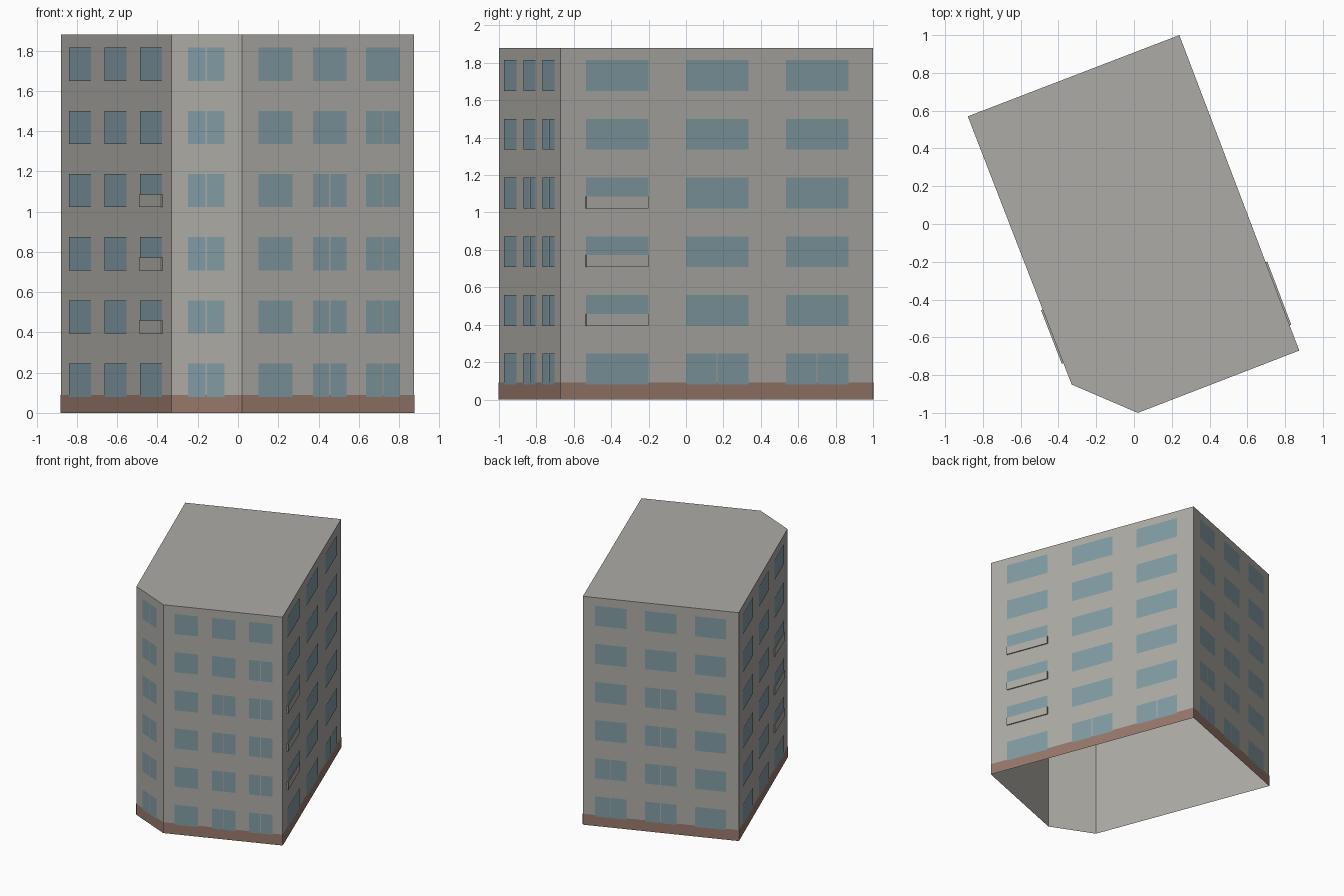
import bpy
import bmesh
from mathutils import Vector

cube = bpy.data.objects.get("Cube")
if cube:
    bpy.data.objects.remove(cube, do_unlink=True)

HEIGHT = 1.88
FLOOR_STEP = 0.314
SILL, HEAD = 0.08, 0.245
BASE_TOP = 0.09
MULLION = 0.007


def material(name, rgb):
    mat = bpy.data.materials.new(name)
    mat.use_nodes = True
    mat.diffuse_color = (*rgb, 1)
    mat.node_tree.nodes["Principled BSDF"].inputs["Base Color"].default_value = (*rgb, 1)
    return mat


concrete = material("concrete grey", (0.42, 0.41, 0.38))
glass = material("window blue", (0.22, 0.33, 0.37))
brick = material("base brown", (0.31, 0.19, 0.145))

# Footprint, counter-clockwise from the front corner
corners = [Vector(p) for p in
           ((0.02, -1), (0.875, -0.67), (0.24, 1), (-0.88, 0.57), (-0.33, -0.85))]
names = ("front", "left", "back", "right", "chamfer")
three = ((0.08, 0.28), (0.4, 0.6), (0.72, 0.92))
front_three = ((0.094, 0.292), (0.41, 0.605), (0.72, 0.915))
columns = {"front": front_three, "left": three, "back": three,
           "right": three, "chamfer": ((0.235, 0.757),)}
# Number of lower floors with split windows, per column
split = {"front": (0, 4, 5), "left": (0, 1, 1), "back": (2, 4, 0),
         "right": (0, 0, 0), "chamfer": (6,)}
balcony_column = {"left": 0, "right": 2}


def make_object(name, bm, mat):
    mesh = bpy.data.meshes.new(name)
    bm.to_mesh(mesh)
    bm.free()
    mesh.materials.append(mat)
    obj = bpy.data.objects.new(name, mesh)
    bpy.context.collection.objects.link(obj)
    return obj


def wall_points(i, s0, s1, z0, z1, offset):
    """Outward-facing rectangle on wall i between fractions s0 and s1."""
    a, b = corners[i], corners[(i + 1) % len(corners)]
    along = b - a
    out = Vector((along.y, -along.x)).normalized() * offset
    p, q = a + along * s0 + out, a + along * s1 + out
    return [(p.x, p.y, z0), (q.x, q.y, z0), (q.x, q.y, z1), (p.x, p.y, z1)]


def add_panel(bm, *args):
    bm.faces.new([bm.verts.new(p) for p in wall_points(*args)])


def add_box(bm, i, s0, s1, z0, z1, depth):
    back = [bm.verts.new(p) for p in wall_points(i, s0, s1, z0, z1, 0)]
    front = [bm.verts.new(p) for p in wall_points(i, s0, s1, z0, z1, depth)]
    bm.faces.new(front)
    for k in range(4):
        n = (k + 1) % 4
        bm.faces.new((back[k], back[n], front[n], front[k]))


# Walls and flat roof, open underneath
bm = bmesh.new()
low = [bm.verts.new((c.x, c.y, 0)) for c in corners]
high = [bm.verts.new((c.x, c.y, HEIGHT)) for c in corners]
for k in range(len(corners)):
    n = (k + 1) % len(corners)
    bm.faces.new((low[k], low[n], high[n], high[k]))
bm.faces.new(high)
make_object("walls_and_roof", bm, concrete)

# Base band around the foot of the walls
bm = bmesh.new()
for i in range(len(corners)):
    add_panel(bm, i, 0, 1, 0, BASE_TOP, 0.002)
make_object("base_band", bm, brick)

# Windows and shallow balcony parapets, wall by wall
for i, name in enumerate(names):
    length = (corners[(i + 1) % len(corners)] - corners[i]).length
    gap = MULLION / length / 2
    panes, parapets = bmesh.new(), bmesh.new()
    for col, (s0, s1) in enumerate(columns[name]):
        mid = (s0 + s1) / 2
        for floor in range(6):
            z = floor * FLOOR_STEP
            spans = [(s0, s1)]
            if floor < split[name][col]:
                spans = [(s0, mid - gap), (mid + gap, s1)]
            for a, b in spans:
                add_panel(panes, i, a, b, SILL + z, HEAD + z, 0.004)
            if balcony_column.get(name) == col and 1 <= floor <= 3:
                add_box(parapets, i, s0, s1, SILL + z, SILL + 0.064 + z, 0.009)
    make_object(name + "_windows", panes, glass)
    if name in balcony_column:
        make_object(name + "_balconies", parapets, concrete)
    else:
        parapets.free()
